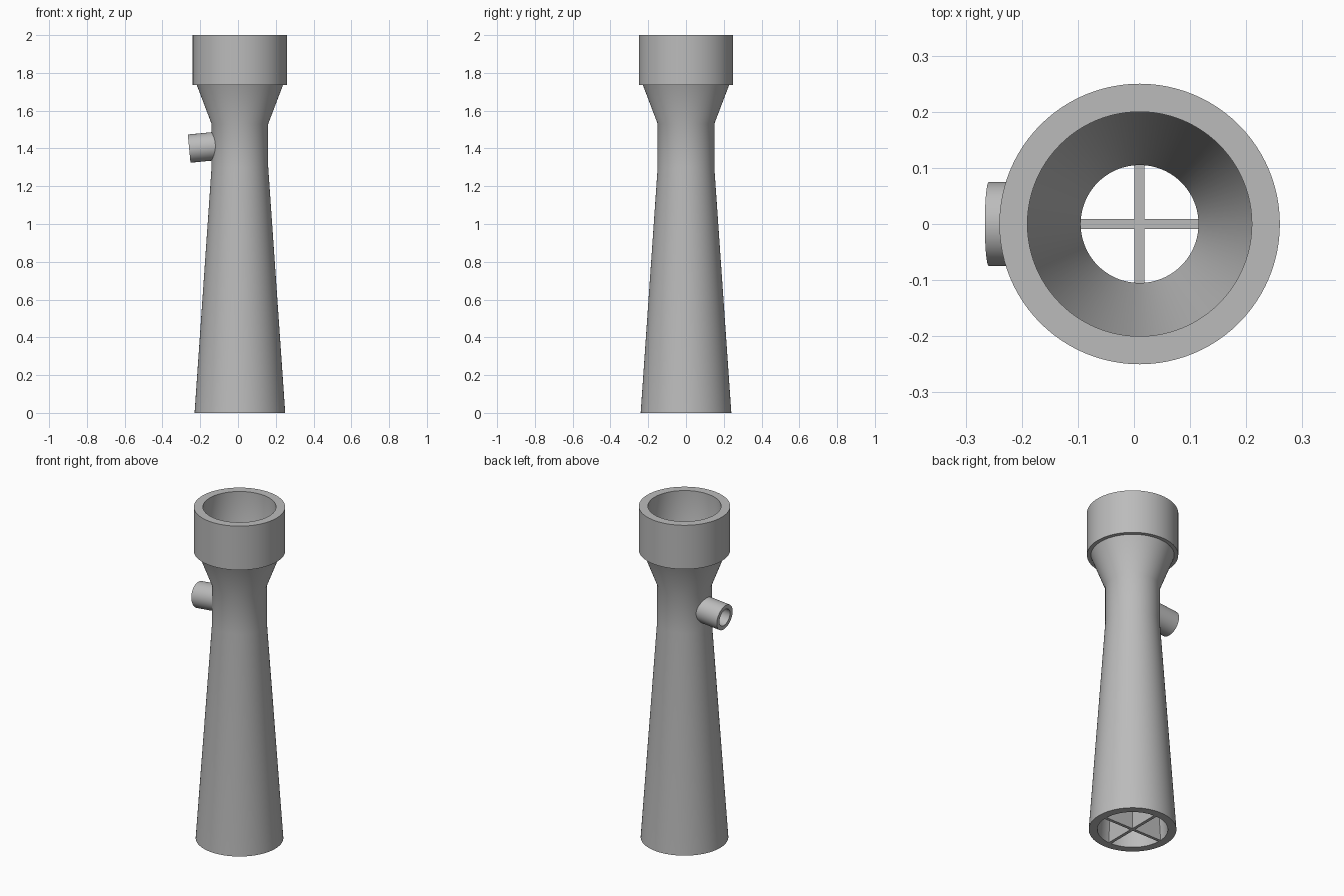
import bpy, bmesh, math
from mathutils import Matrix

AXIS_X = 0.01
SEGMENTS = 96

if "Cube" in bpy.data.objects:
    bpy.data.objects.remove(bpy.data.objects["Cube"], do_unlink=True)

grey = bpy.data.materials.new("plain grey")
grey.use_nodes = True
colour = (0.5, 0.5, 0.5, 1)
grey.diffuse_color = colour
grey.node_tree.nodes["Principled BSDF"].inputs["Base Color"].default_value = colour


def finish(name, bm, matrix):
    bmesh.ops.recalc_face_normals(bm, faces=bm.faces)
    mesh = bpy.data.meshes.new(name)
    bm.to_mesh(mesh)
    bm.free()
    mesh.materials.append(grey)
    obj = bpy.data.objects.new(name, mesh)
    obj.matrix_world = matrix
    bpy.context.collection.objects.link(obj)
    return obj


def lathe(name, profile, matrix, segments=SEGMENTS):
    """Revolve a closed (radius, height) loop into a hollow ring."""
    bm = bmesh.new()
    rings = []
    for i in range(segments):
        a = 2 * math.pi * i / segments
        rings.append([bm.verts.new((r * math.cos(a), r * math.sin(a), z)) for r, z in profile])
    n = len(profile)
    for i in range(segments):
        here, there = rings[i], rings[(i + 1) % segments]
        for j in range(n):
            k = (j + 1) % n
            bm.faces.new((here[j], there[j], there[k], here[k]))
    return finish(name, bm, matrix)


def smooth(obj, degrees):
    bpy.ops.object.select_all(action="DESELECT")
    obj.select_set(True)
    bpy.context.view_layer.objects.active = obj
    bpy.ops.object.shade_smooth_by_angle(angle=math.radians(degrees))


centre = Matrix.Translation((AXIS_X, 0, 0))

# Flared body with socket collar, narrow throat and long diffuser
outer = [(0.24, 0), (0.15, 1.3), (0.15, 1.53), (0.228, 1.735), (0.25, 1.735), (0.25, 2)]
inner = [(0.2, 2), (0.2, 1.735), (0.105, 1.53), (0.105, 1.3), (0.193, 0)]
body = lathe("flared_body", outer + inner, centre)

# Side port, tipped slightly down and pointing to -x
port_frame = (Matrix.Translation((AXIS_X, 0, 1.425))
              @ Matrix.Rotation(math.radians(-95.5), 4, "Y"))
port = lathe("side_port", [(0.075, 0.12), (0.075, 0.27), (0.05, 0.27), (0.05, 0.12)],
             port_frame, 48)

# Hole drilled from the port into the throat
bm = bmesh.new()
bmesh.ops.create_cone(bm, cap_ends=True, segments=48, radius1=0.05, radius2=0.05, depth=0.2)
drill = finish("port_drill", bm, port_frame @ Matrix.Translation((0, 0, 0.15)))
drill.hide_render = True
drill.hide_viewport = True
cut = body.modifiers.new("port hole", "BOOLEAN")
cut.operation = "DIFFERENCE"
cut.object = drill
cut.solver = "EXACT"

# Crossed straightening vanes in the outlet, tapering with the bore
VANE_HEIGHT = 0.5
for name, turn in (("vane_across", 0), ("vane_along", 90)):
    bm = bmesh.new()
    bmesh.ops.create_cube(bm, size=1)
    for v in bm.verts:
        half = 0.175 if v.co.z > 0 else 0.205
        v.co = (math.copysign(half, v.co.x), v.co.y * 0.018, (v.co.z + 0.5) * VANE_HEIGHT)
    finish(name, bm, centre @ Matrix.Rotation(math.radians(turn), 4, "Z"))

for obj in (body, port):
    smooth(obj, 30)
